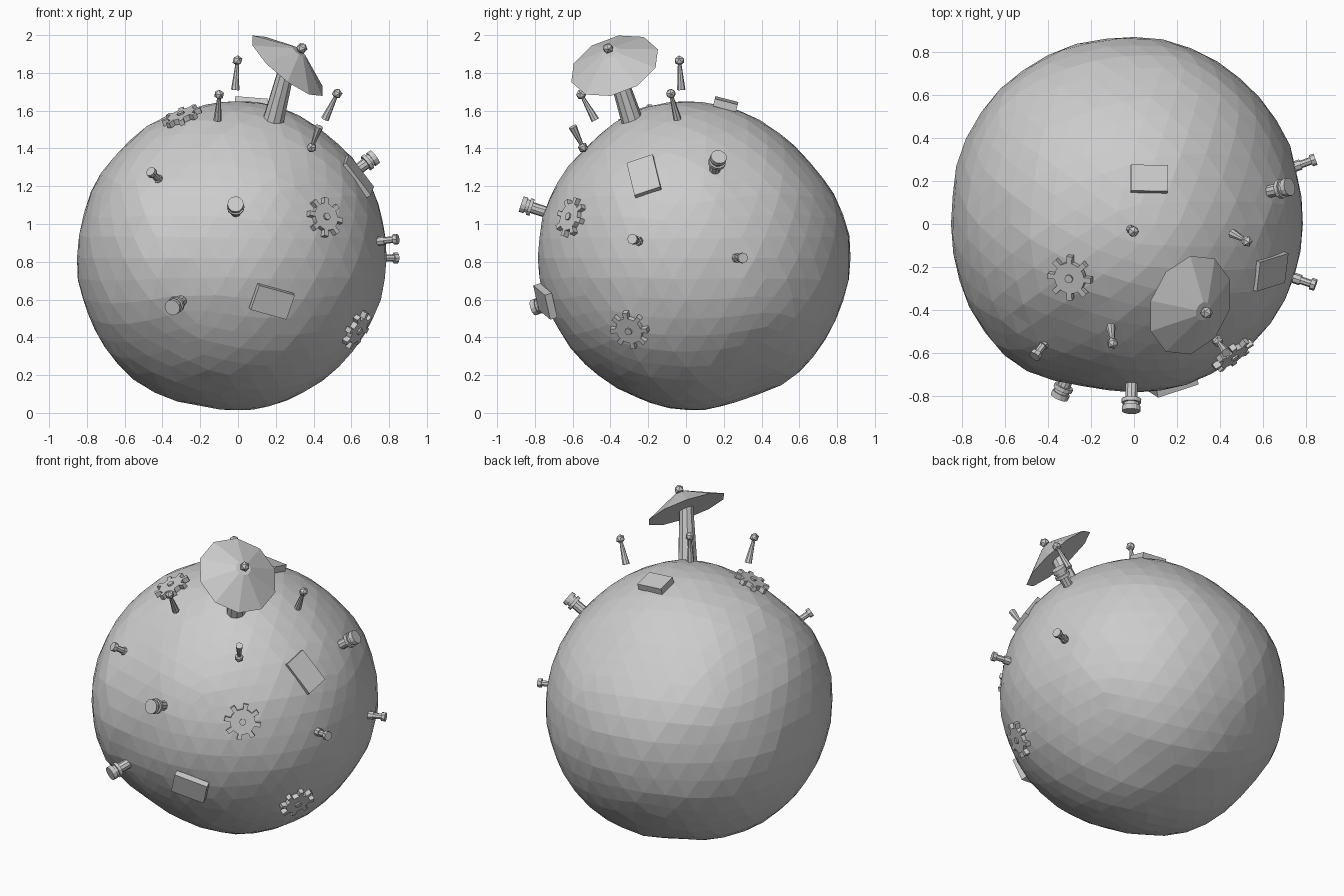
import bpy, bmesh, math
from mathutils import Vector, Matrix, noise

if "Cube" in bpy.data.objects:
    bpy.data.objects.remove(bpy.data.objects["Cube"])

CENTRE = Vector((0, 0, 0.82))


def finish(bm, name, matrix=Matrix()):
    bmesh.ops.recalc_face_normals(bm, faces=bm.faces)
    me = bpy.data.meshes.new(name)
    bm.to_mesh(me)
    bm.free()
    ob = bpy.data.objects.new(name, me)
    ob.matrix_world = matrix
    bpy.context.collection.objects.link(ob)
    return ob


def frame(pos, axis, x_hint=None):
    # local z along axis, local x as close as possible to the hint
    z = Vector(axis).normalized()
    x = Vector(x_hint or ((1, 0, 0) if abs(z.x) < 0.8 else (0, 1, 0)))
    x = (x - z * x.dot(z)).normalized()
    m = Matrix((x, z.cross(x), z)).transposed().to_4x4()
    m.translation = Vector(pos)
    return m


def cone(bm, z0, z1, r0, r1, sides):
    bmesh.ops.create_cone(bm, cap_ends=True, segments=sides, radius1=r0, radius2=r1,
                          depth=z1 - z0, matrix=Matrix.Translation((0, 0, (z0 + z1) / 2)))


def ball(bm, z, r):
    bmesh.ops.create_icosphere(bm, subdivisions=1, radius=r, matrix=Matrix.Translation((0, 0, z)))


# Lumpy boulder body: radius blended from a few directions, plus fine noise
LUMPS = [(-1, 0, .1, .85), (1, 0, 0, .785), (0, -1, 0, .785), (0, 1, 0, .88),
         (0, 0, 1, .83), (0, 0, -1, .81), (-.7, 0, .5, .85), (-.6, 0, -.6, .85),
         (.55, 0, -.57, .785), (.65, 0, .48, .805), (0, .6, .58, .825), (0, .78, -.32, .85),
         (0, -.35, -.69, .775), (0, -.63, -.45, .775), (0, -.7, .5, .79),
         (-.7, .53, 0, .885), (-.4, .79, 0, .885), (.28, .81, 0, .865),
         (.58, .58, 0, .82), (-.72, -.5, 0, .86)]
LUMPS = [(Vector(l[:3]).normalized(), l[3]) for l in LUMPS]
bm = bmesh.new()
bmesh.ops.create_icosphere(bm, subdivisions=4, radius=1)
for v in bm.verts:
    d = v.co.normalized()
    w = [math.exp(14 * (d.dot(a) - 1)) for a, r in LUMPS]
    rad = sum(k * l[1] for k, l in zip(w, LUMPS)) / sum(w)
    v.co = d * (rad + 0.008 * noise.noise(d * 5))
low = min(v.co.z for v in bm.verts) + CENTRE.z
finish(bm, "boulder_body", Matrix.Translation(CENTRE))

# Dish with hub ball on a tapered mast
rim = Vector((.262, -.378, 1.838))
bm = bmesh.new()
cone(bm, 0, 0.10, 0.245, 0.045, 10)
finish(bm, "dish", frame(rim, (.61, -.28, .74)))
bm = bmesh.new()
ball(bm, 0.125, 0.03)
finish(bm, "dish_ball", frame(rim, (.61, -.28, .74)))
base = Vector((.175, -.27, 1.5))
bm = bmesh.new()
cone(bm, 0, (rim - base).length + 0.02, 0.06, 0.042, 10)
finish(bm, "dish_mast", frame(base, rim - base))

# Antennas ringed around the mast: wide end, ball end
ANTENNAS = [((-.015, -.025, 1.71), (-.003, -.035, 1.865)),
            ((-.108, -.48, 1.55), (-.10, -.555, 1.685)),
            ((.46, -.045, 1.555), (.525, -.08, 1.69)),
            ((.43, -.60, 1.515), (.39, -.545, 1.405))]
for i, (a, b) in enumerate(ANTENNAS):
    a, b = Vector(a), Vector(b)
    n = (b - a).length
    bm = bmesh.new()
    cone(bm, 0, n, 0.022, 0.008, 8)
    ball(bm, n, 0.028)
    finish(bm, f"antenna_{i + 1}", frame(a, b - a))

# Gears: eight-toothed plate with a small hub
GEARS = [(.46, -.61, 1.035), (-.297, -.25, 1.57), (.63, -.298, .44)]
for i, p in enumerate(GEARS):
    bm = bmesh.new()
    ring = []
    for t in range(8):
        for off, r in ((-.30, .074), (-.16, .074), (-.13, .108), (.13, .108), (.16, .074), (.30, .074)):
            a = t * math.tau / 8 + off
            ring.append(bm.verts.new((r * math.cos(a), r * math.sin(a), -0.015)))
    face = bm.faces.new(ring)
    top = bmesh.ops.extrude_face_region(bm, geom=[face])["geom"]
    bmesh.ops.translate(bm, vec=(0, 0, 0.03), verts=[g for g in top if isinstance(g, bmesh.types.BMVert)])
    cone(bm, -0.02, 0.024, 0.02, 0.02, 8)
    finish(bm, f"gear_{i + 1}", frame(p, Vector(p) - CENTRE))

# Rectangular plates: position, long-axis hint, size
PLATES = [((.18, -.745, .59), (1, 0, -.35), (.205, .14, .04)),
          ((.63, -.22, 1.25), (.12, .042, -.17), (.22, .145, .04)),
          ((.07, .21, 1.635), (1, 0, 0), (.172, .125, .04))]
for i, (p, hint, size) in enumerate(PLATES):
    bm = bmesh.new()
    bmesh.ops.create_cube(bm, size=1, matrix=Matrix.Diagonal((*size, 1)))
    finish(bm, f"plate_{i + 1}", frame(p, Vector(p) - CENTRE, hint))

# Valves: thick stem with two discs
for i, p in enumerate([(-.013, -.87, 1.105), (-.345, -.80, .56), (.71, .17, 1.345)]):
    bm = bmesh.new()
    cone(bm, 0.76, 0.89, 0.03, 0.03, 10)
    cone(bm, 0.858, 0.877, 0.046, 0.046, 12)
    cone(bm, 0.892, 0.918, 0.043, 0.043, 12)
    cone(bm, 0.87, 0.9, 0.035, 0.035, 12)
    finish(bm, f"valve_{i + 1}", frame(CENTRE, Vector(p) - CENTRE))

# Bolts: thin stem, collar and head
for i, p in enumerate([(-.45, -.60, 1.265), (.84, -.283, .92), (.84, .30, .82)]):
    bm = bmesh.new()
    cone(bm, 0.76, 0.88, 0.018, 0.018, 8)
    cone(bm, 0.79, 0.825, 0.025, 0.025, 8)
    cone(bm, 0.875, 0.898, 0.028, 0.028, 8)
    finish(bm, f"bolt_{i + 1}", frame(CENTRE, Vector(p) - CENTRE))
